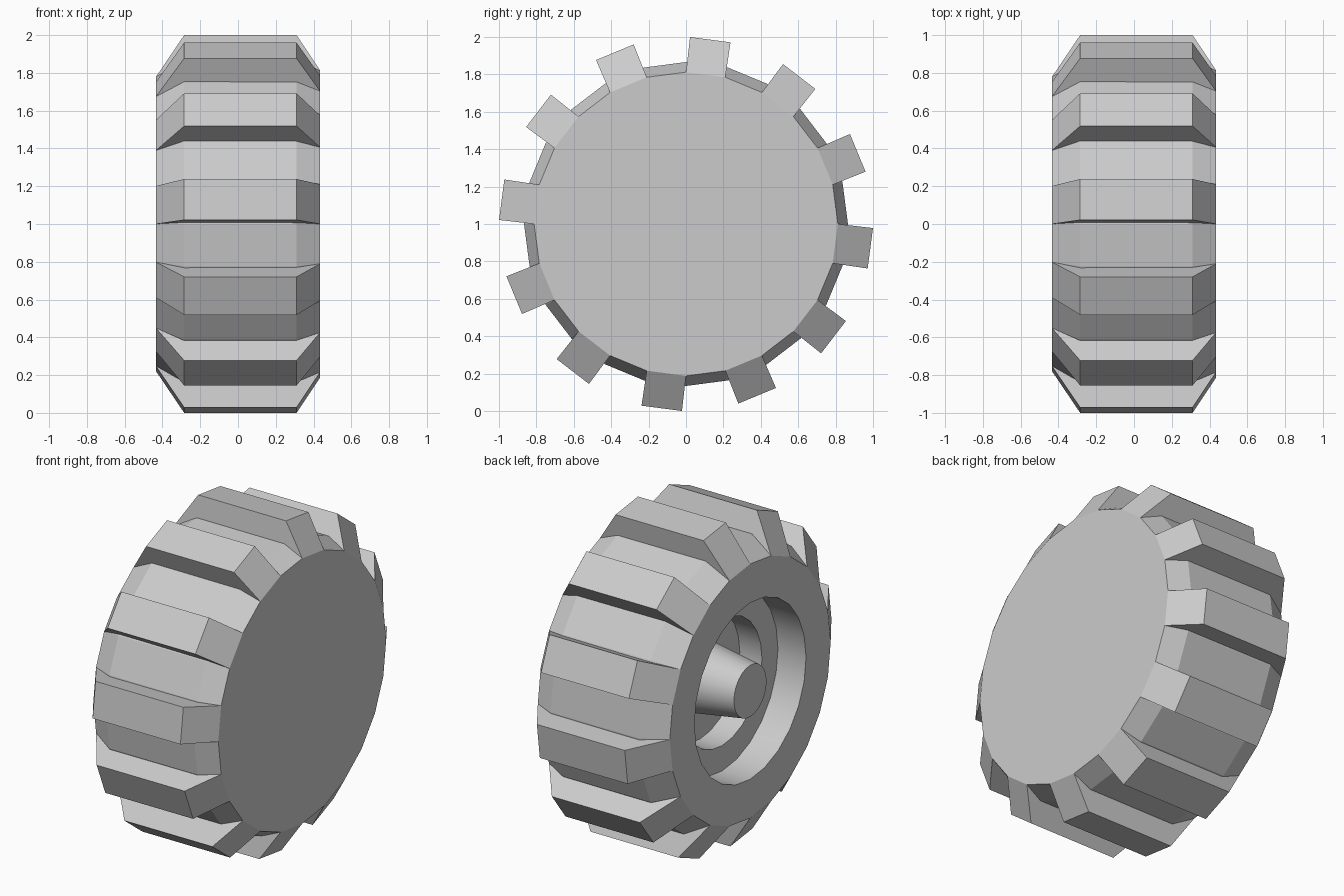
import bpy, bmesh
from math import sin, cos, radians

cube = bpy.data.objects.get("Cube")
if cube:
    bpy.data.objects.remove(cube, do_unlink=True)

SIDES = 24
STEP = radians(360 / SIDES)
LEFT, RIGHT = -0.435, 0.435          # side planes of the wheel
SHOULDER_L, SHOULDER_R = -0.285, 0.31
RIM_L, RIM_R = 0.778, 0.812          # tyre radius at each side plane
BODY_R, BORE_R = 0.866, 0.54
CENTRE_Z = 1.0

grey = bpy.data.materials.new("plain_grey")
grey.use_nodes = True
colour = (0.6, 0.6, 0.6, 1)
grey.diffuse_color = colour
grey.node_tree.nodes["Principled BSDF"].inputs["Base Color"].default_value = colour


def finish(bm, name):
    mesh = bpy.data.meshes.new(name)
    bm.to_mesh(mesh)
    bm.free()
    mesh.materials.append(grey)
    obj = bpy.data.objects.new(name, mesh)
    obj.location.z = CENTRE_Z
    bpy.context.collection.objects.link(obj)
    return obj


def lathe(name, profile, smooth=False):
    """Turn (x, radius) points around the x axis."""
    bm = bmesh.new()
    rings = [[bm.verts.new((x, r * sin(i * STEP), r * cos(i * STEP)))
              for i in range(SIDES)] for x, r in profile]
    for a, b in zip(rings, rings[1:]):
        for i in range(SIDES):
            j = (i + 1) % SIDES
            bm.faces.new((a[i], b[i], b[j], a[j]))
    bmesh.ops.remove_doubles(bm, verts=bm.verts, dist=1e-5)
    # weld the fan of a flat cap into one face
    bmesh.ops.dissolve_limit(bm, angle_limit=radians(0.5),
                             verts=[v for v in bm.verts if abs(v.co.y) + abs(v.co.z) < 1e-4],
                             edges=[e for e in bm.edges
                                    if any(abs(v.co.y) + abs(v.co.z) < 1e-4 for v in e.verts)])
    for f in bm.faces:
        f.smooth = smooth
    for e in bm.edges:
        if len(e.link_faces) == 2 and e.calc_face_angle() > radians(30):
            e.smooth = False
    return finish(bm, name)


# Tyre body: chamfered drum, closed on one side, open bore on the other
lathe("tyre", [(LEFT, BORE_R), (LEFT, RIM_L), (SHOULDER_L, BODY_R),
               (SHOULDER_R, BODY_R), (RIGHT, RIM_R), (RIGHT, 0)])

# Stepped recess with a tapered axle boss in the middle
lathe("hub_recess", [(LEFT, 0), (LEFT, 0.158), (-0.095, 0.21), (-0.095, 0.385),
                     (-0.245, 0.385), (-0.245, BORE_R), (LEFT, BORE_R)], smooth=True)

# Tread blocks on every other side of the drum, sloping down to the rims
half = STEP / 2
section = [(LEFT, RIM_L * sin(half), RIM_L * cos(half)),
           (SHOULDER_L, 0.109, 0.994),
           (SHOULDER_R, 0.109, 0.994),
           (RIGHT, RIM_R * sin(half), RIM_R * cos(half))]
bm = bmesh.new()
for k in range(SIDES // 2):
    c = half + 2 * k * STEP
    front, back = [[bm.verts.new((x, v * sin(c) + s * u * cos(c), v * cos(c) - s * u * sin(c)))
                    for x, u, v in section] for s in (-1, 1)]
    bm.faces.new(front)
    bm.faces.new(back[::-1])
    for i in range(4):
        j = (i + 1) % 4
        bm.faces.new((front[j], front[i], back[i], back[j]))
bmesh.ops.recalc_face_normals(bm, faces=bm.faces)
finish(bm, "tread_blocks")
